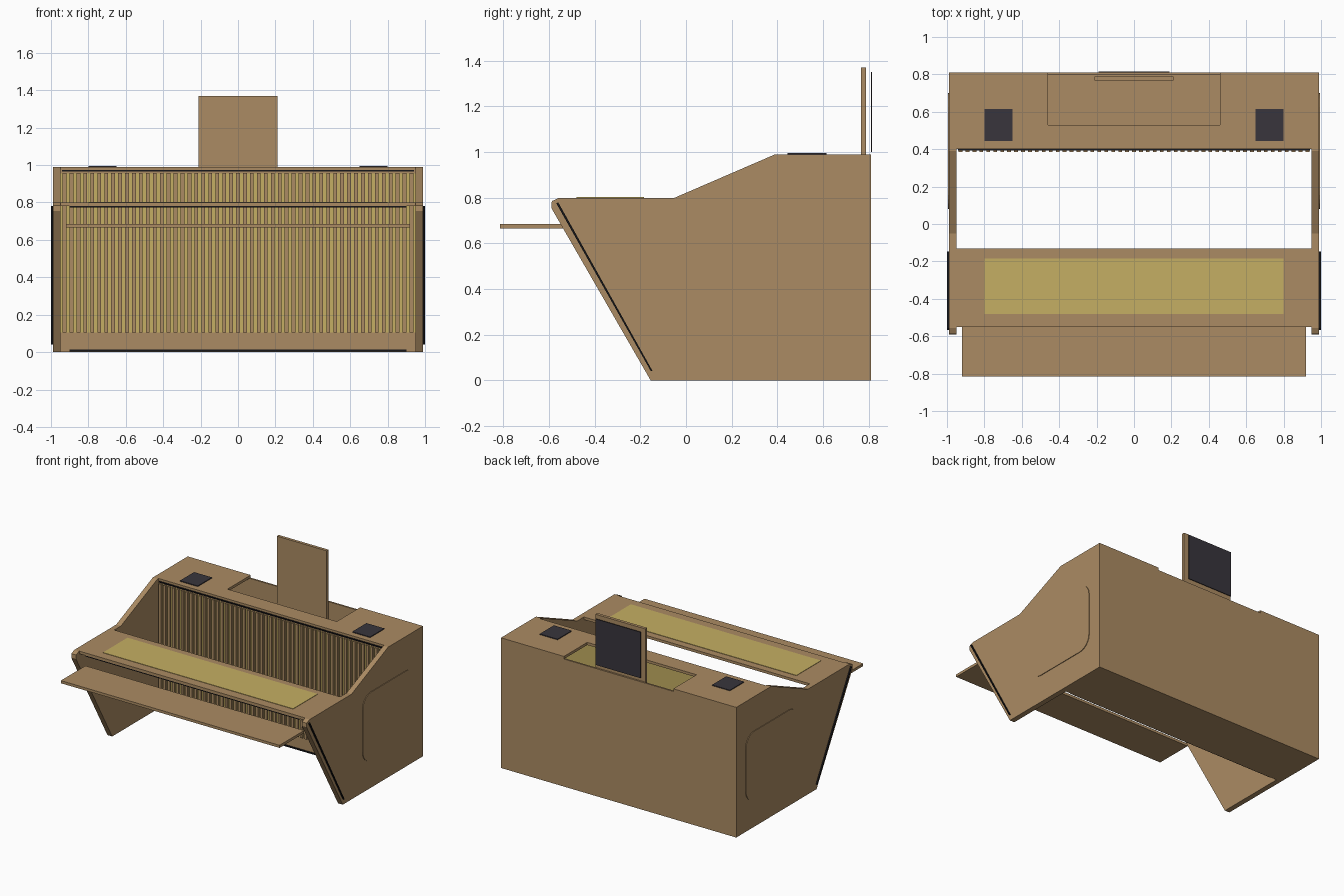
import bpy, bmesh, math
from mathutils import Vector

cube = bpy.data.objects.get("Cube")
if cube:
    bpy.data.objects.remove(cube, do_unlink=True)


def material(name, rgb):
    m = bpy.data.materials.new(name)
    m.use_nodes = True
    col = (*rgb, 1)
    m.diffuse_color = col
    bsdf = next(n for n in m.node_tree.nodes if n.type == 'BSDF_PRINCIPLED')
    bsdf.inputs["Base Color"].default_value = col
    bsdf.inputs["Roughness"].default_value = 0.7
    return m


wood = material("wood brown", (0.41, 0.26, 0.125))
gold = material("pale gold", (0.56, 0.43, 0.125))
dark = material("charcoal", (0.04, 0.036, 0.046))
black = material("black strip", (0.008, 0.008, 0.01))


def finish(name, bm, mat):
    bmesh.ops.recalc_face_normals(bm, faces=bm.faces)
    mesh = bpy.data.meshes.new(name)
    bm.to_mesh(mesh)
    bm.free()
    mesh.materials.append(mat)
    ob = bpy.data.objects.new(name, mesh)
    bpy.context.collection.objects.link(ob)
    return ob


def add_box(bm, x, y, z):
    verts = bmesh.ops.create_cube(bm, size=1)["verts"]
    for v in verts:
        v.co = [lo + (c + 0.5) * (hi - lo) for c, (lo, hi) in zip(v.co, (x, y, z))]


def box(name, x, y, z, mat):
    bm = bmesh.new()
    add_box(bm, x, y, z)
    return finish(name, bm, mat)


def prism(name, pts, axis, lo, hi, mat):
    """Extrude a flat outline along x (outline in y, z) or z (outline in x, y)."""
    bm = bmesh.new()
    place = (lambda a, b: (lo, a, b)) if axis == 'X' else (lambda a, b: (a, b, lo))
    face = bm.faces.new([bm.verts.new(place(*p)) for p in pts])
    step = Vector((hi - lo, 0, 0)) if axis == 'X' else Vector((0, 0, hi - lo))
    new = bmesh.ops.extrude_face_region(bm, geom=[face])["geom"]
    bmesh.ops.translate(bm, vec=step, verts=[g for g in new if isinstance(g, bmesh.types.BMVert)])
    return finish(name, bm, mat)


def rounded_rect(a0, a1, b0, b1, r, steps=6):
    pts = []
    corners = [(a1 - r, b1 - r), (a0 + r, b1 - r), (a0 + r, b0 + r), (a1 - r, b0 + r)]
    for q, (a, b) in enumerate(corners):
        for i in range(steps + 1):
            t = (q + i / steps) * math.pi / 2
            pts.append((a + r * math.cos(t), b + r * math.sin(t)))
    return pts


# Side panels with raised plates, edge strips, and the speakers above them
side = [(-0.155, 0), (0.81, 0), (0.81, 0.99), (0.39, 0.99), (-0.05, 0.8),
        (-0.555, 0.8), (-0.588, 0.785), (-0.59, 0.755)]
strip = [(-0.146, 0.04), (-0.154, 0.04), (-0.568, 0.775), (-0.56, 0.78)]
plate = rounded_rect(0.08, 0.7, 0.21, 0.73, 0.1)
for s, label in ((1, "left"), (-1, "right")):
    prism(label + "_side_panel", side, 'X', s * 0.95, s * 0.99, wood)
    prism(label + "_raised_plate", plate, 'X', s * 0.99, s * 0.995, wood)
    prism(label + "_edge_strip", strip, 'X', s * 0.99, s * 1.0, black)
    box(label + "_speaker", sorted((s * 0.65, s * 0.8)), (0.445, 0.615), (0.99, 0.996), dark)

# Hollow rear cabinet, with a notch in its top open to the back
prism("cabinet_top", [(-0.95, 0.4), (0.95, 0.4), (0.95, 0.81), (0.46, 0.81),
                      (0.46, 0.53), (-0.46, 0.53), (-0.46, 0.81), (-0.95, 0.81)],
      'Z', 0.97, 0.99, wood)
inner = (-0.95, 0.95)
box("cabinet_back", inner, (0.797, 0.81), (0, 0.97), wood)
box("cabinet_floor", inner, (0.4, 0.797), (0, 0.02), wood)
box("cabinet_front", inner, (0.402, 0.415), (0.1, 0.955), gold)
box("front_kick_rail", inner, (0.4, 0.415), (0.02, 0.105), wood)
box("front_top_rail", inner, (0.4, 0.415), (0.955, 0.97), wood)
box("top_light_strip", (-0.94, 0.94), (0.392, 0.4), (0.965, 0.973), black)
box("base_light_strip", (-0.9, 0.9), (0.392, 0.4), (0.003, 0.013), black)

# Row of vertical slats
bm = bmesh.new()
count, pitch = 51, 0.0371
for i in range(count):
    x = (i - (count - 1) / 2) * pitch
    add_box(bm, (x - 0.01, x + 0.01), (0.386, 0.402), (0.105, 0.957))
finish("front_slats", bm, wood)

# Counter with inlay, and the lower front shelf
box("counter", inner, (-0.55, -0.13), (0.78, 0.8), wood)
box("counter_inlay", (-0.8, 0.8), (-0.48, -0.185), (0.8, 0.803), gold)
box("counter_light_strip", (-0.9, 0.9), (-0.55, -0.54), (0.773, 0.78), black)
box("front_shelf", (-0.92, 0.92), (-0.815, -0.52), (0.665, 0.685), wood)

# Upright board with a screen behind it
box("screen_board", (-0.21, 0.21), (0.766, 0.789), (0.6, 1.37), wood)
box("screen", (-0.19, 0.19), (0.811, 0.816), (1.0, 1.35), dark)
